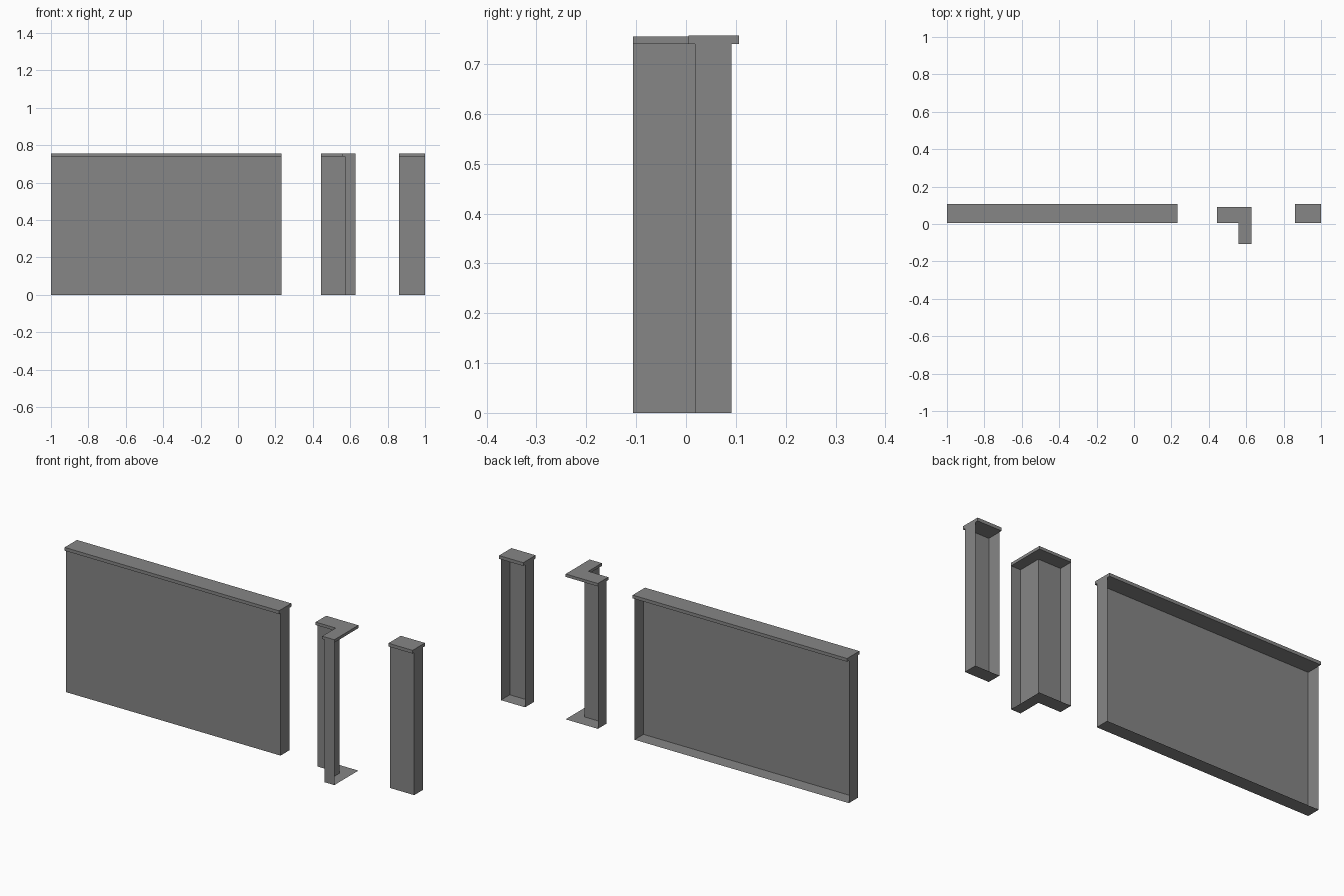
import bpy, bmesh

if "Cube" in bpy.data.objects:
    bpy.data.objects.remove(bpy.data.objects["Cube"])

CAP_Z, TOP_Z = 0.740, 0.757          # underside and top of the coping
FRONT, BACK = 0.018, 0.091           # wall body depth
CAP_FRONT, CAP_BACK = 0.005, 0.106   # coping depth

# Dark grey stone shared by all pieces
stone = bpy.data.materials.new("dark_grey_stone")
stone.diffuse_color = (0.24, 0.24, 0.24, 1)
stone.use_nodes = True
stone.node_tree.nodes["Principled BSDF"].inputs["Base Color"].default_value = stone.diffuse_color


def prism(name, outline, z0, z1, open_sides=(), lid=True):
    """Extrude a counter-clockwise outline, leaving chosen sides open."""
    bm = bmesh.new()
    lo = [bm.verts.new((x, y, z0)) for x, y in outline]
    hi = [bm.verts.new((x, y, z1)) for x, y in outline]
    n = len(outline)
    bm.faces.new(lo[::-1])
    if lid:
        bm.faces.new(hi)
    for i in range(n):
        if i not in open_sides:
            j = (i + 1) % n
            bm.faces.new((lo[i], lo[j], hi[j], hi[i]))
    mesh = bpy.data.meshes.new(name)
    bm.to_mesh(mesh)
    bm.free()
    mesh.materials.append(stone)
    obj = bpy.data.objects.new(name, mesh)
    bpy.context.collection.objects.link(obj)
    return obj


def rect(x0, x1, y0, y1):
    return [(x0, y0), (x1, y0), (x1, y1), (x0, y1)]


def ell(x0, x_in, x1, y0, y_in, y1):
    return [(x0, y_in), (x_in, y_in), (x_in, y0), (x1, y0), (x1, y1), (x0, y1)]


# Straight pieces: body open at the back, with an overhanging coping
for name, x0, x1 in (("long_wall", -1.0, 0.232), ("short_wall", 0.861, 1.0)):
    prism(name + "_body", rect(x0, x1, FRONT, BACK), 0, CAP_Z, open_sides=(2,), lid=False)
    prism(name + "_coping", rect(x0, x1, CAP_FRONT, CAP_BACK), CAP_Z, TOP_Z)

# Corner piece: L-shaped body open on both outer sides, coping overhangs the inner corner
prism("corner_wall_body", ell(0.443, 0.572, 0.628, -0.106, FRONT, BACK),
      0, CAP_Z, open_sides=(3, 4), lid=False)
prism("corner_wall_coping", ell(0.443, 0.558, 0.628, -0.106, CAP_FRONT, BACK), CAP_Z, 0.755)
